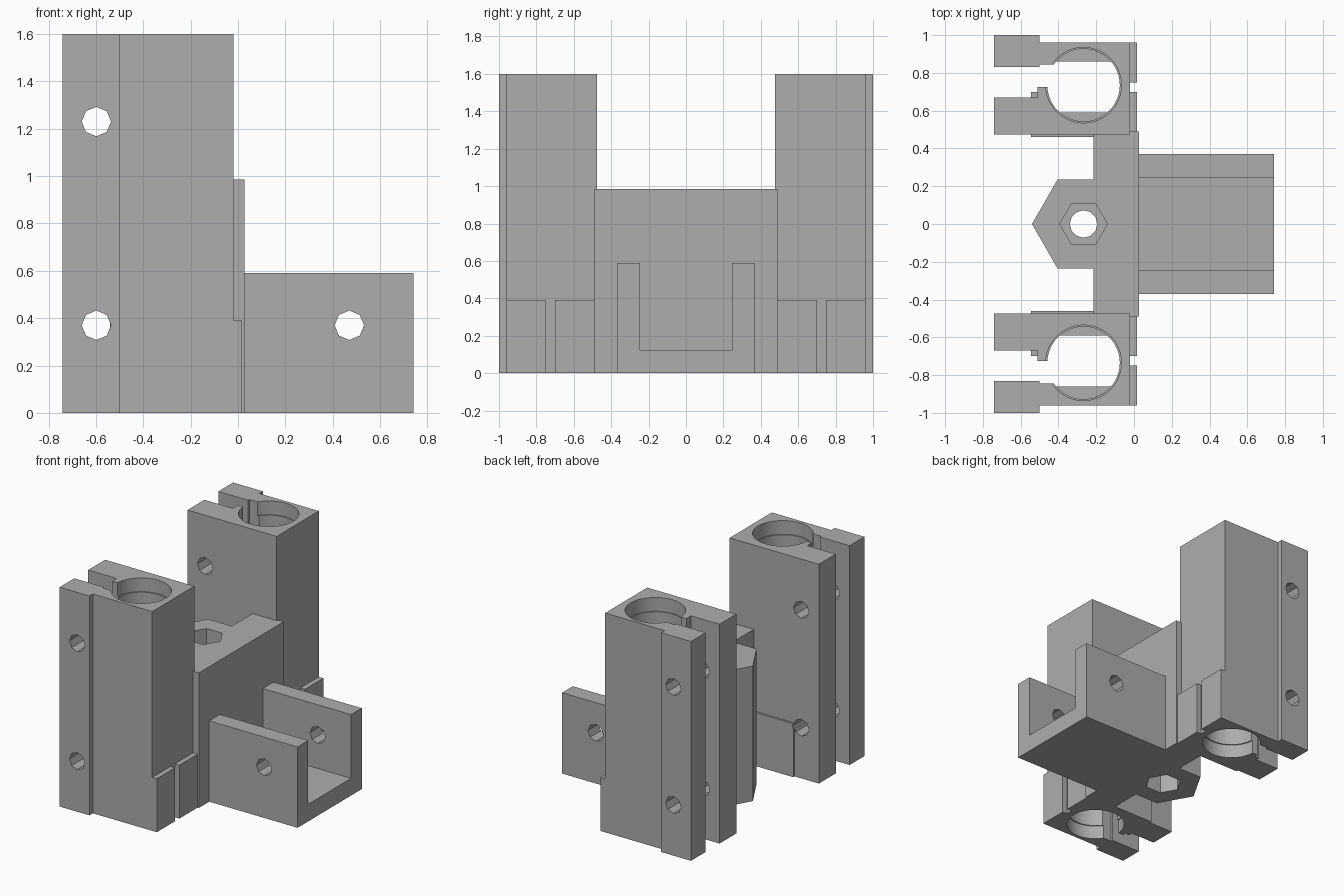
import bpy, bmesh, math
from mathutils import Matrix

cube = bpy.data.objects.get("Cube")
if cube:
    bpy.data.objects.remove(cube, do_unlink=True)

grey = bpy.data.materials.new("plain_grey")
grey.use_nodes = True
COLOUR = (0.42, 0.42, 0.42, 1)
grey.diffuse_color = COLOUR
grey.node_tree.nodes["Principled BSDF"].inputs["Base Color"].default_value = COLOUR


def prism(name, points, z0, z1, matrix=None):
    """Extrude a flat outline between two heights."""
    bm = bmesh.new()
    face = bm.faces.new([bm.verts.new((x, y, z0)) for x, y in points])
    top = bmesh.ops.extrude_face_region(bm, geom=[face])["geom"]
    verts = [v for v in top if isinstance(v, bmesh.types.BMVert)]
    bmesh.ops.translate(bm, verts=verts, vec=(0, 0, z1 - z0))
    if matrix:
        bm.transform(matrix)
    bmesh.ops.recalc_face_normals(bm, faces=bm.faces)
    mesh = bpy.data.meshes.new(name)
    bm.to_mesh(mesh)
    bm.free()
    mesh.materials.append(grey)
    obj = bpy.data.objects.new(name, mesh)
    bpy.context.collection.objects.link(obj)
    return obj


def rect(x0, x1, y0, y1):
    return [(x0, y0), (x1, y0), (x1, y1), (x0, y1)]


def ngon(x, y, r, n):
    return [(x + r * math.cos(2 * math.pi * i / n), y + r * math.sin(2 * math.pi * i / n))
            for i in range(n)]


def combine(obj, other, operation):
    """Apply a boolean and remove the helper object."""
    mod = obj.modifiers.new("boolean", 'BOOLEAN')
    mod.operation = operation
    mod.solver = 'EXACT'
    mod.object = other
    bpy.context.view_layer.objects.active = obj
    bpy.ops.object.modifier_apply(modifier=mod.name)
    bpy.data.objects.remove(other, do_unlink=True)


def cross_hole(obj, x, z, y0, y1):
    """Eight-sided screw hole running along y."""
    turn = Matrix.Rotation(math.pi / 2, 4, 'X')
    combine(obj, prism("cutter", ngon(x, z, 0.062, 8), -y1, -y0, turn), 'DIFFERENCE')


def finish(obj):
    bpy.ops.object.select_all(action='DESELECT')
    obj.select_set(True)
    bpy.context.view_layer.objects.active = obj
    bpy.ops.object.shade_smooth_by_angle(angle=math.radians(30))


HEIGHT, LOW = 1.6, 0.39
CLAMP = [(-.74, 1), (-.5, 1), (-.5, .96), (-.02, .96), (-.02, .475), (-.74, .475),
         (-.74, .67), (-.51, .67), (-.51, .725), (-.3, .725), (-.3, .845),
         (-.5, .845), (-.5, .83), (-.74, .83)]


# Two split bearing towers, mirrored front to back
def tower(name, s):
    def flip(points):
        return [(x, y * s) for x, y in points]
    body = prism(name, flip(CLAMP), 0, HEIGHT)
    # Low sleeve around the foot, split by a narrow gap
    for y0, y1, x0 in ((.46, .70, -.545), (.75, .96, -.1)):
        combine(body, prism("sleeve", flip(rect(x0, .017, y0, y1)), 0, LOW), 'UNION')
    # Bore with slightly wider entries
    for r, z0, z1 in ((.192, -.1, HEIGHT + .1), (.2, -.1, .1), (.2, HEIGHT - .1, HEIGHT + .1)):
        combine(body, prism("cutter", flip(ngon(-.267, .735, r, 48)), z0, z1), 'DIFFERENCE')
    # Flat stops half way up the bore
    for y0, y1 in ((.51, .59), (.86, .945)):
        combine(body, prism("stop", flip(rect(-.41, -.1, y0, y1)), .72, .88), 'UNION')
    for z in (.37, 1.23):
        cross_hole(body, -.598, z, *sorted((.4 * s, 1.1 * s)))
    finish(body)


tower("rear_bearing_tower", 1)
tower("front_bearing_tower", -1)

# Bridge with a pointed nose that holds the nut
BRIDGE = [(.027, -.49), (.027, .49), (-.215, .49), (-.215, .235), (-.405, .235),
          (-.54, 0), (-.405, -.235), (-.215, -.235), (-.215, -.49)]
bridge = prism("centre_bridge", BRIDGE, 0, .985)
for r, n, z0, z1 in ((.073, 12, -.1, 1.1), (.126, 6, .7, 1.1), (.126, 6, -.1, .3)):
    combine(bridge, prism("cutter", ngon(-.267, 0, r, n), z0, z1), 'DIFFERENCE')
finish(bridge)

# Open U-shaped bracket
bracket = prism("u_bracket", rect(.02, .74, -.37, .37), 0, .59)
combine(bracket, prism("cutter", rect(.027, .9, -.247, .247), .125, .8), 'DIFFERENCE')
cross_hole(bracket, .47, .37, -.5, .5)
finish(bracket)
